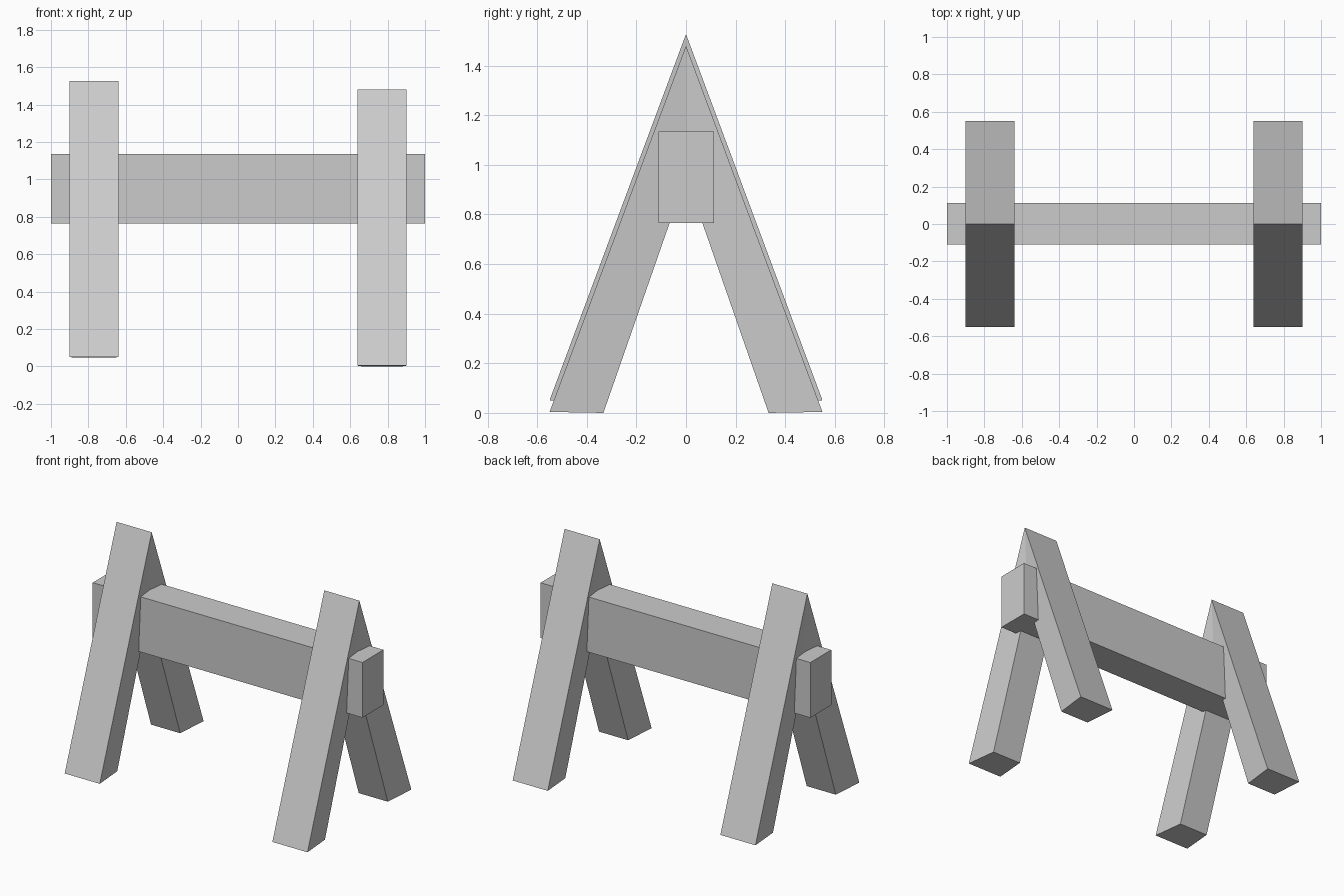
import bpy
import bmesh

cube = bpy.data.objects.get("Cube")
if cube:
    bpy.data.objects.remove(cube, do_unlink=True)

grey = bpy.data.materials.new("plain_grey")
grey.use_nodes = True
colour = (0.6, 0.6, 0.6, 1)
grey.diffuse_color = colour
grey.node_tree.nodes["Principled BSDF"].inputs["Base Color"].default_value = colour


def solid(name, ring_a, ring_b):
    """Flat-faced prism joining two four-point rings."""
    bm = bmesh.new()
    a = [bm.verts.new(p) for p in ring_a]
    b = [bm.verts.new(p) for p in ring_b]
    bm.faces.new(a)
    bm.faces.new(b[::-1])
    for i in range(4):
        j = (i + 1) % 4
        bm.faces.new((a[i], b[i], b[j], a[j]))
    bmesh.ops.recalc_face_normals(bm, faces=bm.faces)
    mesh = bpy.data.meshes.new(name)
    bm.to_mesh(mesh)
    bm.free()
    mesh.materials.append(grey)
    obj = bpy.data.objects.new(name, mesh)
    bpy.context.collection.objects.link(obj)


# Long crossbar
def bar_end(x):
    return [(x, y, z) for y, z in
            ((-0.11, 0.765), (0.112, 0.765), (0.112, 1.135), (-0.11, 1.135))]


solid("crossbar", bar_end(-1), bar_end(1))


# Splayed legs, wider on the outer face and mitred together at the peak
def leg_section(x, y_out, z_out, y_in, z_in):
    return [(x - 0.13, y_out, z_out), (x + 0.13, y_out, z_out),
            (x + 0.108, y_in, z_in), (x - 0.108, y_in, z_in)]


for end, x, lift in (("right", -0.77, 0.047), ("left", 0.77, 0)):
    for side, s in (("front", -1), ("back", 1)):
        foot = leg_section(x, s * 0.55, lift + 0.004, s * 0.333, lift)
        peak = leg_section(x, 0, lift + 1.48, 0, lift + 0.955)
        solid(f"{side}_{end}_leg", foot, peak)
